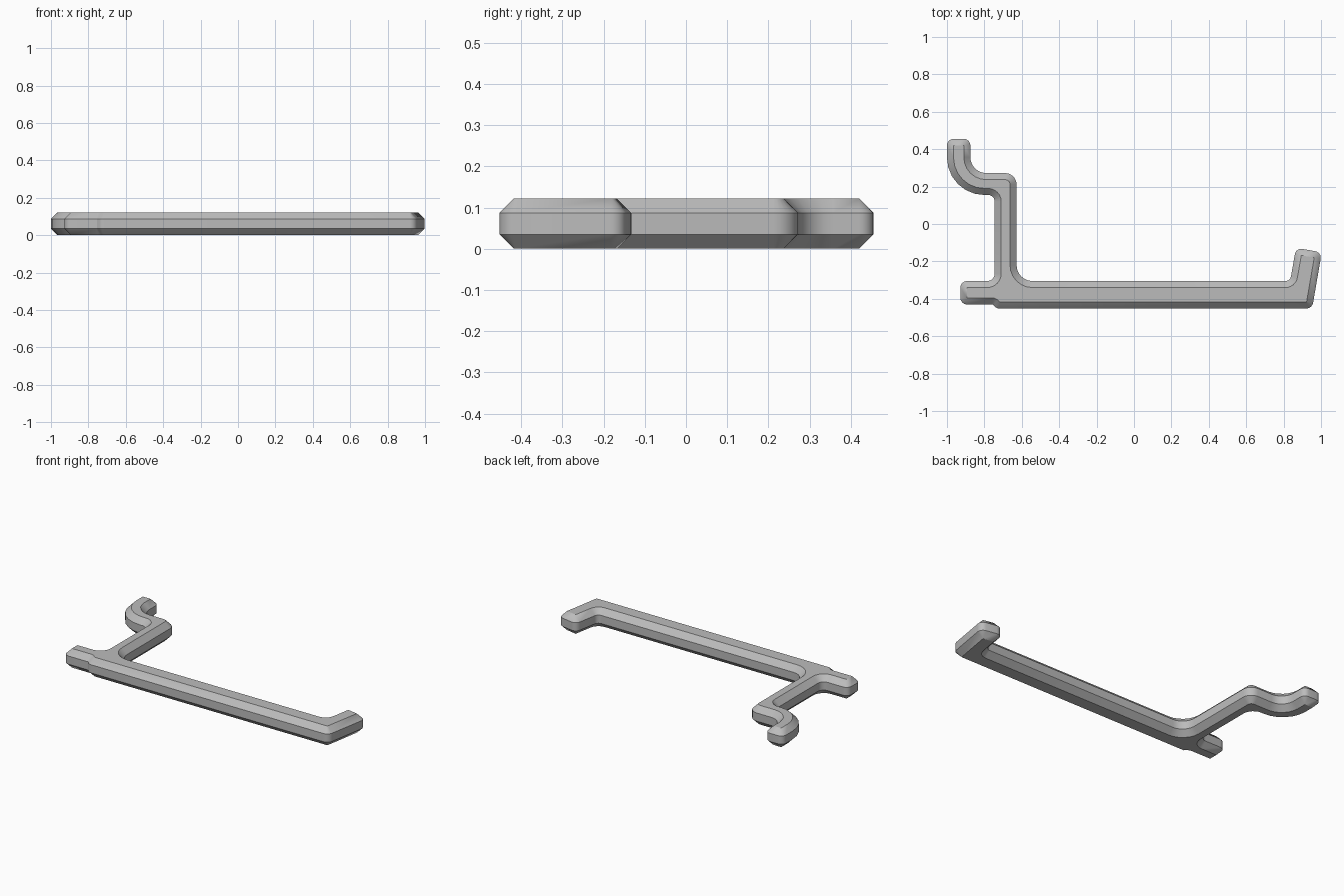
import bpy, bmesh
from math import tan
from mathutils import Vector, Matrix

cube = bpy.data.objects.get("Cube")
if cube:
    bpy.data.objects.remove(cube, do_unlink=True)

HEIGHT = 0.122
BEVEL = 0.035
STEPS = 6

# Plan outline, counterclockwise: corner x, corner y, corner radius
OUTLINE = [
    # left stub and its step into the long bar
    (-0.928, -0.305, 0.035), (-0.928, -0.43, 0.035),
    (-0.755, -0.43, 0.01), (-0.732, -0.453, 0.035),
    # long bar and slanted right tip
    (0.952, -0.453, 0.04), (1.004, -0.152, 0.035),
    (0.866, -0.127, 0.035), (0.835, -0.305, 0.03),
    # upright and curved hook
    (-0.628, -0.305, 0.085), (-0.628, 0.272, 0.06),
    (-0.875, 0.272, 0.085), (-0.875, 0.455, 0.035),
    (-1.0, 0.455, 0.035), (-1.0, 0.155, 0.2),
    (-0.745, 0.155, 0.035), (-0.745, -0.305, 0.04),
]


def rounded_loop(inset):
    """Inset the outline with mitred corners, then round each corner."""
    points = []
    count = len(OUTLINE)
    for i, (x, y, radius) in enumerate(OUTLINE):
        here = Vector((x, y))
        before = Vector(OUTLINE[i - 1][:2])
        after = Vector(OUTLINE[(i + 1) % count][:2])
        d_in = (here - before).normalized()
        d_out = (after - here).normalized()
        n_in = Vector((-d_in.y, d_in.x))
        n_out = Vector((-d_out.y, d_out.x))
        miter = (n_in + n_out) / (1 + n_in.dot(n_out))
        turn = d_out.angle_signed(d_in)
        convex = d_in.cross(d_out) > 0
        side = 1 if convex else -1
        r = max(radius - side * inset, 0)
        corner = here + miter * inset
        centre = corner + miter * r * side
        angle = abs(turn) * side
        for k in range(STEPS + 1):
            spin = Matrix.Rotation(angle * k / STEPS, 2)
            points.append(centre - side * r * (spin @ n_in))
    return points


# Stack the inset and full outlines into one bevelled bar
bm = bmesh.new()
rings = []
for inset, z in ((BEVEL, 0), (0, BEVEL), (0, HEIGHT - BEVEL), (BEVEL, HEIGHT)):
    rings.append([bm.verts.new((p.x, p.y, z)) for p in rounded_loop(inset)])
for low, high in zip(rings, rings[1:]):
    for i in range(len(low)):
        j = (i + 1) % len(low)
        bm.faces.new((low[i], low[j], high[j], high[i]))
bm.faces.new(rings[-1])
bm.faces.new(rings[0][::-1])
bmesh.ops.remove_doubles(bm, verts=bm.verts, dist=0.0005)
bmesh.ops.recalc_face_normals(bm, faces=bm.faces)

mesh = bpy.data.meshes.new("hooked_bar")
bm.to_mesh(mesh)
bm.free()
bar = bpy.data.objects.new("hooked_bar", mesh)
bpy.context.collection.objects.link(bar)

# Plain grey finish
grey = bpy.data.materials.new("plain_grey")
grey.use_nodes = True
colour = (0.5, 0.5, 0.5, 1)
grey.diffuse_color = colour
grey.node_tree.nodes["Principled BSDF"].inputs["Base Color"].default_value = colour
mesh.materials.append(grey)

# Smooth the rounded corners, keep bevel edges crisp
bpy.ops.object.select_all(action="DESELECT")
bar.select_set(True)
bpy.context.view_layer.objects.active = bar
bpy.ops.object.shade_smooth_by_angle()
